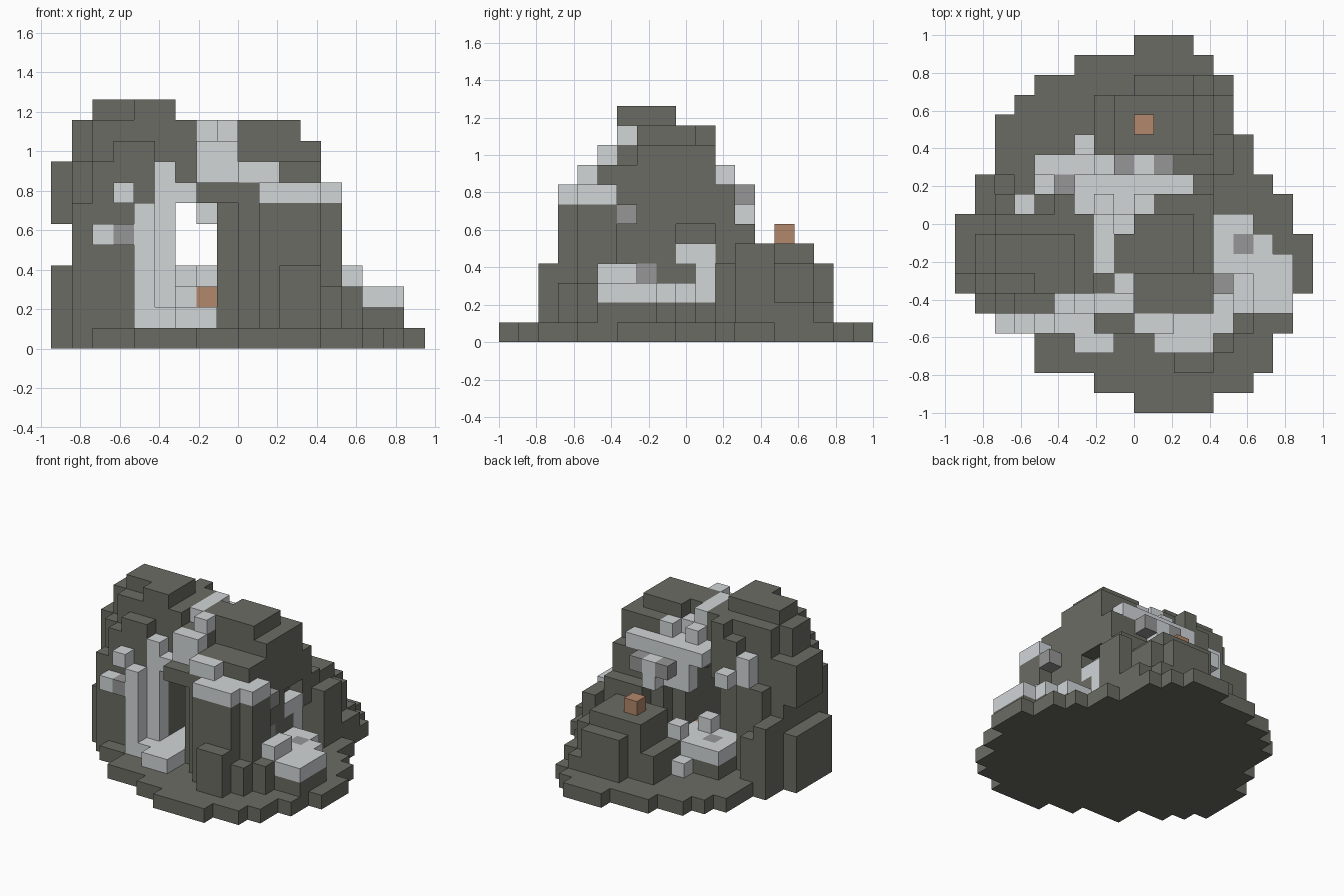
import bpy
import bmesh
from mathutils import Vector

cube = bpy.data.objects.get("Cube")
if cube:
    bpy.data.objects.remove(cube, do_unlink=True)

UNIT = 2 / 19
ORIGIN = Vector((-9 * UNIT, -1, 0))
cells = {}


def make_material(name, colour):
    mat = bpy.data.materials.new(name)
    mat.use_nodes = True
    mat.diffuse_color = (*colour, 1)
    mat.node_tree.nodes["Principled BSDF"].inputs["Base Color"].default_value = (*colour, 1)
    return mat


rock = make_material("dark_rock", (0.148, 0.148, 0.127))
pale = make_material("pale_stone", (0.64, 0.67, 0.685))
grey = make_material("mid_grey_stone", (0.31, 0.305, 0.305))
clay = make_material("orange_clay", (0.45, 0.245, 0.148))


def span(value):
    """A single cell, or an inclusive range of cells."""
    first, last = value if isinstance(value, tuple) else (value, value)
    return range(first, last + 1)


def block(part, material, x, y, z):
    """Fill a box of grid cells; later blocks replace earlier ones."""
    for i in span(x):
        for j in span(y):
            for k in span(z):
                cells[i, j, k] = (part, material)


def carve(x, y, z):
    """Empty a box of grid cells."""
    for i in span(x):
        for j in span(y):
            for k in span(z):
                cells.pop((i, j, k), None)


# Rounded ground slab, one row of cells at a time from front to back
ROWS = [(9, 12), (7, 14), (4, 15), (4, 15), (2, 16), (1, 16), (0, 17), (0, 17), (0, 17), (0, 16),
        (1, 16), (1, 15), (2, 14), (2, 14), (2, 13), (3, 13), (4, 13), (6, 12), (9, 11)]
for row, extent in enumerate(ROWS):
    block("ground_slab", rock, x=extent, y=row, z=0)

# Left cliff with its summit and ledges
block("left_cliff", rock, x=(1, 4), y=(6, 9), z=(1, 8))
block("left_cliff", rock, x=(2, 4), y=(6, 9), z=(9, 10))
block("left_cliff", rock, x=1, y=(7, 8), z=(9, 10))
block("left_cliff", rock, x=(5, 6), y=(6, 9), z=(8, 10))
block("left_cliff", rock, x=5, y=(6, 9), z=(1, 7))
block("left_cliff", rock, x=1, y=5, z=(1, 6))
block("left_cliff", rock, x=2, y=5, z=(1, 8))
block("left_cliff", rock, x=(3, 4), y=5, z=(1, 9))
block("left_cliff", rock, x=(2, 3), y=10, z=(1, 6))
block("left_cliff", rock, x=(4, 5), y=10, z=(7, 9))
block("left_cliff", rock, x=5, y=10, z=10)
block("left_summit", rock, x=(2, 5), y=(7, 8), z=11)
block("left_summit", rock, x=(4, 5), y=6, z=11)
block("left_buttress", rock, x=0, y=(6, 9), z=(1, 3))
block("left_overhang", rock, x=0, y=(7, 9), z=(6, 8))
block("left_back_ledge", rock, x=1, y=(10, 11), z=(1, 4))
block("left_back_ledge", rock, x=2, y=11, z=(1, 3))

# Right cliff with its summit, foot and hollows under the overhang
block("right_cliff", rock, x=(8, 12), y=(5, 10), z=(1, 8))
block("right_cliff", rock, x=(9, 12), y=(7, 9), z=9)
block("right_cliff", rock, x=(10, 12), y=10, z=9)
block("right_cliff", rock, x=(9, 13), y=(4, 5), z=(1, 6))
block("right_cliff", rock, x=(7, 9), y=4, z=7)
block("right_cliff", rock, x=(10, 12), y=3, z=(1, 6))
block("right_cliff", rock, x=(9, 12), y=11, z=(1, 7))
block("right_cliff", rock, x=(10, 12), y=12, z=(1, 5))
carve(x=12, y=(9, 10), z=5)
carve(x=12, y=11, z=(1, 3))
block("right_summit", rock, x=(9, 11), y=(7, 9), z=10)
block("front_foot", rock, x=(11, 12), y=2, z=(1, 3))
block("front_foot", rock, x=13, y=3, z=(1, 2))
block("front_foot", rock, x=14, y=4, z=(1, 2))
block("right_shoulder", rock, x=13, y=(12, 13), z=(1, 4))

# Low hill at the back with a clay block on top
block("back_hill", rock, x=(9, 12), y=(13, 15), z=(1, 3))
block("back_hill", rock, x=(8, 11), y=(13, 15), z=(1, 4))
block("back_hill", rock, x=7, y=(13, 15), z=(1, 2))
block("back_hill", rock, x=(9, 11), y=16, z=(1, 3))
block("back_hill_step", rock, x=12, y=16, z=1)
block("back_hill_step", rock, x=13, y=(14, 15), z=1)
block("hill_clay_block", clay, x=9, y=14, z=5)

# Bridge joining the cliffs
block("bridge", rock, x=(7, 8), y=(6, 9), z=(7, 9))
block("bridge", rock, x=6, y=(6, 9), z=8)
block("bridge_crest", rock, x=8, y=(7, 8), z=10)
block("bridge_crest", pale, x=7, y=(7, 9), z=10)
block("bridge_crest", pale, x=8, y=6, z=10)
block("bridge_crest", pale, x=8, y=9, z=9)
block("bridge_crest", pale, x=(6, 8), y=10, z=8)
block("bridge_crest", pale, x=7, y=10, z=9)
block("bridge_crest", pale, x=9, y=10, z=9)
block("bridge_underside", pale, x=6, y=5, z=7)

# Pale fall down the back of the bridge
block("back_fall", pale, x=(6, 11), y=11, z=8)
block("back_fall", pale, x=(7, 8), y=11, z=(6, 7))
block("back_fall", pale, x=9, y=12, z=(6, 7))
block("back_fall", grey, x=8, y=12, z=7)
block("back_fall", grey, x=10, y=12, z=7)

# Pale terraces stepping down the right cliff front
block("front_terrace", pale, x=(7, 8), y=5, z=(8, 9))
block("front_terrace", pale, x=(9, 10), y=4, z=8)
block("front_terrace", pale, x=(10, 13), y=(4, 5), z=7)
block("front_terrace", pale, x=(10, 12), y=3, z=7)
block("front_terrace", grey, x=13, y=6, z=6)

# Pale columns and studs on the left cliff
block("front_column", pale, x=4, y=4, z=(1, 6))
block("tall_column", pale, x=5, y=5, z=(1, 8))
block("cliff_stud", pale, x=3, y=4, z=7)
block("cliff_stud", pale, x=2, y=4, z=5)
block("cliff_stud", grey, x=3, y=4, z=5)
block("back_stud", pale, x=3, y=10, z=(7, 8))
block("back_stud", pale, x=4, y=11, z=7)

# Gorge floor running from front to back
block("front_pool", pale, x=(5, 7), y=4, z=1)
block("front_pool", pale, x=(6, 7), y=3, z=1)
block("gorge_floor", pale, x=(6, 7), y=(5, 10), z=1)
block("gorge_floor", pale, x=6, y=(9, 10), z=2)
block("gorge_floor", pale, x=6, y=10, z=3)
block("gorge_clay_block", clay, x=7, y=9, z=2)
block("back_platform", rock, x=(4, 7), y=(10, 12), z=1)
block("back_platform", pale, x=(4, 7), y=(10, 12), z=2)
block("back_platform", grey, x=5, y=11, z=2)
block("back_platform", pale, x=7, y=12, z=3)
block("back_platform", pale, x=6, y=13, z=1)

# Low pale shelves on the right
block("right_shelf", rock, x=(13, 14), y=(5, 9), z=1)
block("right_shelf", rock, x=(15, 16), y=(5, 7), z=1)
block("right_shelf", rock, x=15, y=8, z=1)
block("right_shelf", pale, x=(13, 14), y=(6, 9), z=2)
block("right_shelf", pale, x=14, y=5, z=2)
block("right_shelf", pale, x=(15, 16), y=(5, 7), z=2)
block("right_shelf", pale, x=15, y=8, z=2)
block("right_shelf", pale, x=14, y=(5, 6), z=3)
block("right_shelf", grey, x=14, y=8, z=2)

# Pale and grey seams showing in the right cliff wall
block("right_seam", grey, x=12, y=7, z=3)
block("right_seam", pale, x=12, y=10, z=(2, 4))
block("right_seam", pale, x=12, y=9, z=4)


def build(part):
    """Mesh the exposed cell sides of one part, merged into large flat faces."""
    mesh = bpy.data.meshes.new(part)
    bm = bmesh.new()
    slots = []
    for cell, (owner, material) in cells.items():
        if owner != part:
            continue
        if material not in slots:
            slots.append(material)
            mesh.materials.append(material)
        centre = Vector(cell) + Vector((0.5, 0.5, 0.5))
        for axis in range(3):
            for sign in (-1, 1):
                normal = Vector((0, 0, 0))
                normal[axis] = sign
                if tuple(int(c) for c in Vector(cell) + normal) in cells:
                    continue
                side = Vector((0, 0, 0))
                side[(axis + 1) % 3] = 1
                up = normal.cross(side)
                corners = [side + up, up - side, -side - up, side - up]
                verts = [bm.verts.new(ORIGIN + UNIT * (centre + (normal + c) / 2)) for c in corners]
                bm.faces.new(verts).material_index = slots.index(material)
    bmesh.ops.remove_doubles(bm, verts=bm.verts, dist=UNIT / 100)
    bmesh.ops.dissolve_limit(bm, angle_limit=0.01, verts=bm.verts, edges=bm.edges,
                             delimit={"MATERIAL"})
    bm.to_mesh(mesh)
    bm.free()
    bpy.context.collection.objects.link(bpy.data.objects.new(part, mesh))


for part in dict.fromkeys(owner for owner, _ in cells.values()):
    build(part)
